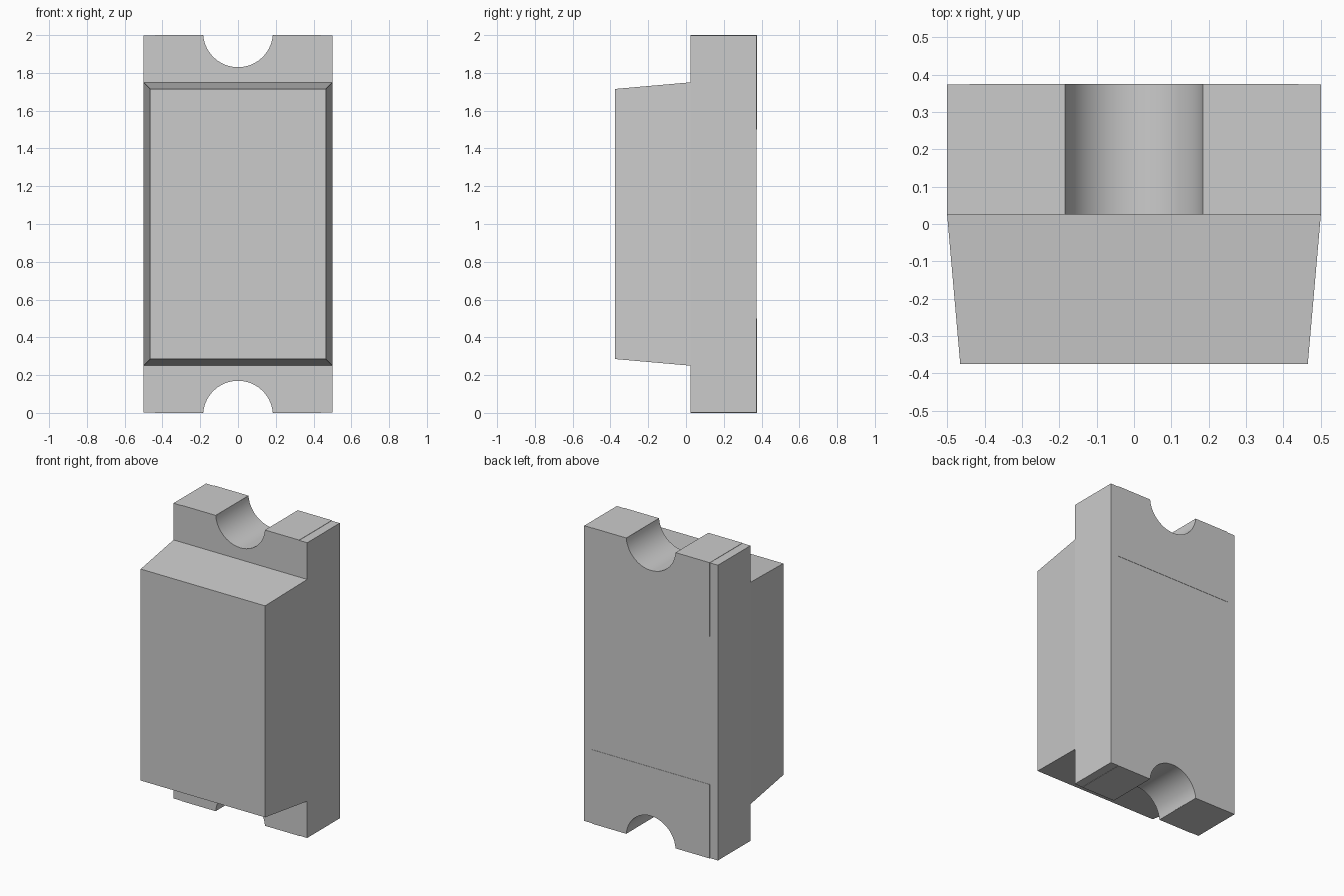
import bpy, bmesh, math

if "Cube" in bpy.data.objects:
    bpy.data.objects.remove(bpy.data.objects["Cube"])

H, R, CZ = 2.0, 0.185, -0.015   # height, notch radius, notch centre below the end
Y0, Y1 = 0.025, 0.375           # board front and back
T = 0.002                       # plating thickness


def make_object(name, bm):
    bmesh.ops.recalc_face_normals(bm, faces=bm.faces)
    me = bpy.data.meshes.new(name)
    bm.to_mesh(me)
    bm.free()
    ob = bpy.data.objects.new(name, me)
    bpy.context.collection.objects.link(ob)
    return ob


def loft(name, front, back, y0, y1):
    """Closed solid between two matching x-z outlines."""
    bm = bmesh.new()
    a = [bm.verts.new((x, y0, z)) for x, z in front]
    b = [bm.verts.new((x, y1, z)) for x, z in back]
    bm.faces.new(a)
    bm.faces.new(b[::-1])
    n = len(a)
    sides = [bm.faces.new((a[i], b[i], b[(i + 1) % n], a[(i + 1) % n])) for i in range(n)]
    # smooth only the notch walls
    for f in sides:
        c = f.calc_center_median()
        f.smooth = abs(c.x) < R and min(c.z, H - c.z) > 0.01 and min(c.z, H - c.z) < R
    for e in bm.edges:
        e.smooth = len(e.link_faces) == 2 and e.calc_face_angle(0) < math.radians(30)
    return make_object(name, bm)


def rect(hw, z0, z1):
    return [(-hw, z0), (hw, z0), (hw, z1), (-hw, z1)]


def notch(z_end, steps=24):
    """Arc cut into the lower end, left to right, starting on z = z_end."""
    s = math.asin((z_end - CZ) / R)
    angles = [math.pi - s - (math.pi - 2 * s) * i / steps for i in range(steps + 1)]
    return [(R * math.cos(t), CZ + R * math.sin(t)) for t in angles]


def flip(points):
    return [(-x, H - z) for x, z in points]


# Mounting board with a rounded notch at each end
half = [(-0.5, T)] + notch(T) + [(0.5, T)]
outline = half + flip(half)
loft("board", outline, outline, Y0, Y1 - T)

# Tapered lens body on the front
loft("lens_body", rect(0.465, 0.285, 1.715), rect(0.5, 0.25, 1.75), -0.375, Y0)

# Thin plated terminals: back pad plus two end strips, at both ends
pad = [(-0.44, 0)] + notch(0) + [(0.44, 0), (0.44, 0.5), (-0.44, 0.5)]
strip = [(0.1845, 0), (0.44, 0), (0.44, T), (0.1845, T)]
mirrored = [(-x, z) for x, z in strip]
for end, place in (("lower", lambda p: p), ("upper", flip)):
    loft(end + "_back_pad", place(pad), place(pad), Y1 - T, Y1)
    loft(end + "_end_strip_right", place(strip), place(strip), Y0, Y1 - T)
    loft(end + "_end_strip_left", place(mirrored), place(mirrored), Y0, Y1 - T)
